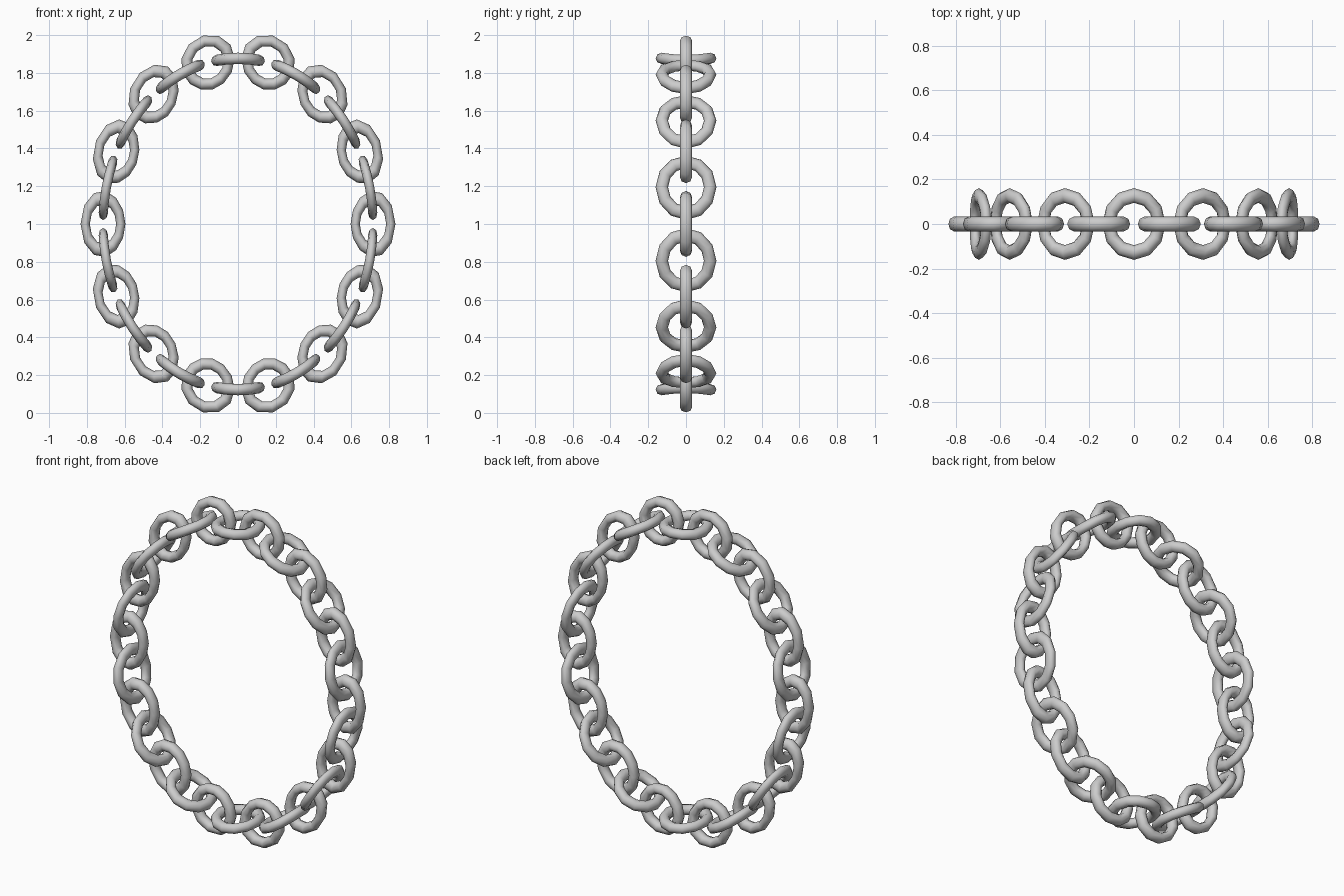
import bpy
from math import pi, sin, cos

if "Cube" in bpy.data.objects:
    bpy.data.objects.remove(bpy.data.objects["Cube"])

LINKS = 28          # alternating flat and crosswise links
RADIUS = 0.877      # loop radius before squashing
SQUASH_X = 0.815    # loop is narrower than it is tall
STRETCH = 1.09      # link length along the loop
RADIAL = 0.905      # link thickness across the loop


def add_link(i):
    """One torus link, bent along the loop; every other link is turned 90 degrees."""
    bpy.ops.mesh.primitive_torus_add(major_segments=12, minor_segments=8,
                                     major_radius=0.128, minor_radius=0.033)
    link = bpy.context.object
    link.name = f"chain_link_{i + 1:02d}"
    centre = 2 * pi * i / LINKS
    for v in link.data.vertices:
        along, a, b = v.co
        out, side = (a, b) if i % 2 == 0 else (b, a)
        # keep face winding consistent for the two orientations
        if i % 2 == 1:
            out = -out
        ang = centre + along * STRETCH / RADIUS
        r = RADIUS + out * RADIAL
        v.co = (r * cos(ang) * SQUASH_X, side, r * sin(ang) + 1.0)
    # outward normals
    bpy.ops.object.mode_set(mode='EDIT')
    bpy.ops.mesh.select_all(action='SELECT')
    bpy.ops.mesh.normals_make_consistent(inside=False)
    bpy.ops.object.mode_set(mode='OBJECT')
    bpy.ops.object.shade_smooth()


# closed oval chain
for i in range(LINKS):
    add_link(i)
